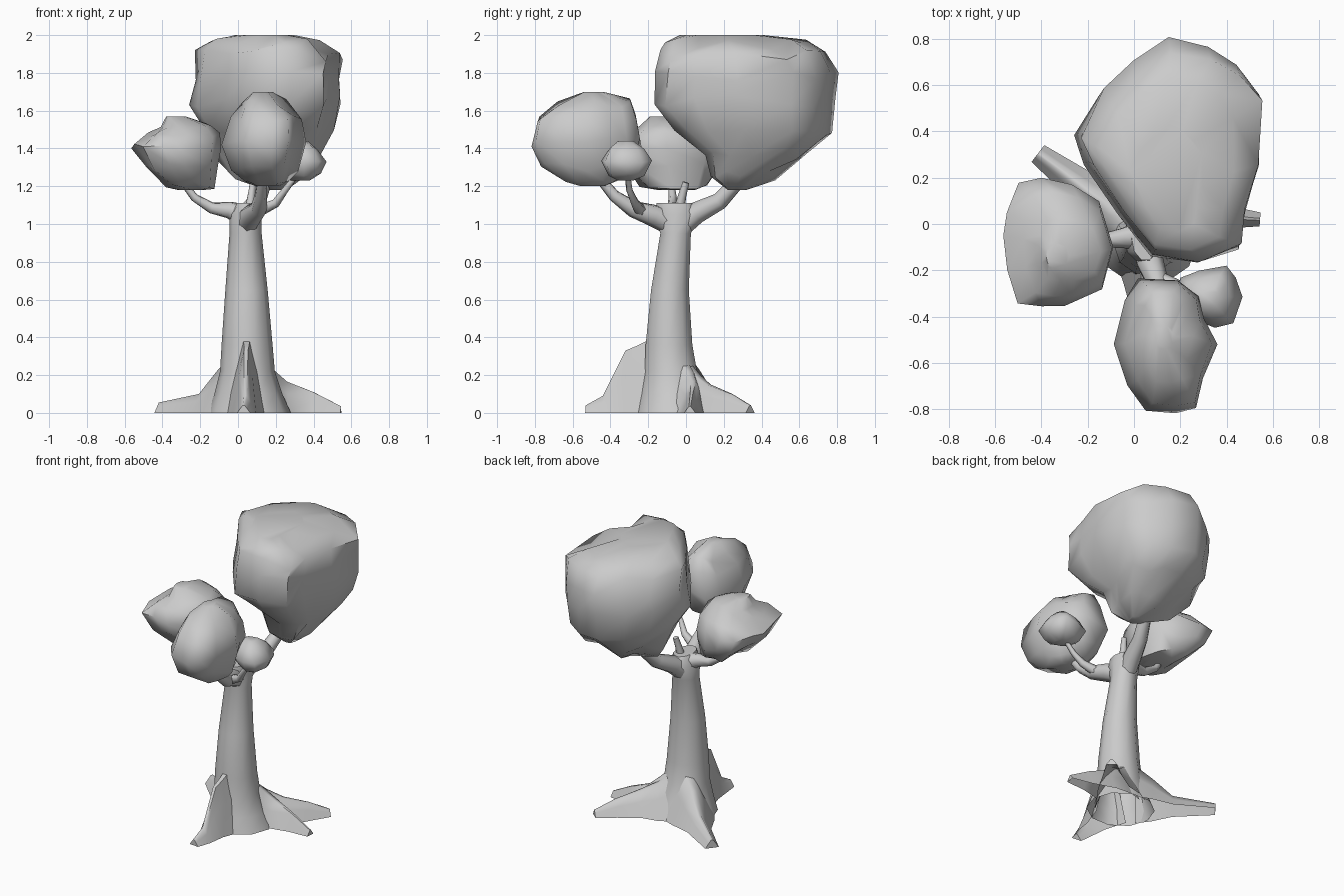
import bpy, bmesh, math, random
from mathutils import Vector

random.seed(4)


def loft(name, rings, angle=50, cap_start=False):
    """Skin a stack of equal-length point rings; the end is always capped."""
    bm = bmesh.new()
    rows = [[bm.verts.new(p) for p in ring] for ring in rings]
    n = len(rows[0])
    for a, b in zip(rows, rows[1:]):
        for i in range(n):
            j = (i + 1) % n
            if a[i].co.z + a[j].co.z + b[i].co.z + b[j].co.z > 1e-6:  # no faces on the ground
                bm.faces.new((a[i], a[j], b[j], b[i]))
    if cap_start:
        bm.faces.new(rows[0])
    bm.faces.new(rows[-1])
    bmesh.ops.recalc_face_normals(bm, faces=bm.faces)
    mesh = bpy.data.meshes.new(name)
    bm.to_mesh(mesh)
    bm.free()
    ob = bpy.data.objects.new(name, mesh)
    bpy.context.collection.objects.link(ob)
    bpy.ops.object.select_all(action='DESELECT')
    ob.select_set(True)
    bpy.context.view_layer.objects.active = ob
    bpy.ops.object.shade_smooth_by_angle(angle=math.radians(angle))
    return ob


def branch(name, path, sides=7):
    """Tapered tube through (x, y, z, radius) points."""
    pts = [Vector(p[:3]) for p in path]
    rings = []
    for i, p in enumerate(pts):
        d = pts[min(i + 1, len(pts) - 1)] - pts[max(i - 1, 0)]
        q = d.to_track_quat('Z', 'Y')
        r = path[i][3]
        rings.append([p + q @ Vector((r * math.cos(t), r * math.sin(t), 0))
                      for t in (math.tau * k / sides for k in range(sides))])
    loft(name, rings, 70)


def root(name, path):
    """Ridge along the ground through (x, y, height, half width) points."""
    pts = [Vector((p[0], p[1], 0)) for p in path]
    rings = []
    for i, p in enumerate(pts):
        d = (pts[min(i + 1, len(pts) - 1)] - pts[max(i - 1, 0)]).normalized()
        side = Vector((-d.y, d.x, 0))
        h, w = path[i][2:]
        rings.append([p + side * (w * s) + Vector((0, 0, h * t)) for s, t in
                      ((-1, 0), (-.5, .6), (-.15, 1), (.15, 1), (.5, .6), (1, 0))])
    loft(name, rings, 60)


def foliage(name, outline, levels, jitter=0.018):
    """Fit a plan outline into the box (z, x0, x1, y0, y1) of each level."""
    xs, ys = zip(*outline)
    rings = []
    for k, (z, x0, x1, y0, y1) in enumerate(levels):
        edge = k in (0, len(levels) - 1)
        ring = []
        for x, y in outline:
            u = (x - min(xs)) / (max(xs) - min(xs))
            v = (y - min(ys)) / (max(ys) - min(ys))
            dz = 0 if edge else random.uniform(-jitter, jitter) * 1.4
            s = 1 - random.uniform(0, jitter) * 2   # dents only point inwards
            cx, cy = (x0 + x1) / 2, (y0 + y1) / 2
            ring.append((cx + (u - .5) * (x1 - x0) * s, cy + (v - .5) * (y1 - y0) * s, z + dz))
        rings.append(ring)
    loft(name, rings, 60, True)


# Trunk: (z, centre x, centre y, radius x, radius y)
trunk = [(0, .06, -.06, .22, .21), (.1, .055, -.07, .18, .18), (.22, .05, -.08, .145, .145),
         (.36, .048, -.09, .135, .13), (.65, .045, -.085, .112, .105),
         (.95, .04, -.055, .085, .085), (1.05, .04, -.05, .085, .12), (1.11, .05, -.06, .06, .1)]
loft("trunk", [[(cx + rx * math.cos(t), cy + ry * math.sin(t), z)
                for t in (math.tau * k / 10 for k in range(10))]
               for z, cx, cy, rx, ry in trunk])

# Roots
root("front_root", [(.046, -.17, .4, .12), (.045, -.26, .355, .09), (.042, -.32, .33, .07),
                    (.04, -.44, .09, .055), (.03, -.53, .04, .035)])
root("left_root", [(-.02, 0, .3, .17), (-.1, .06, .22, .14), (-.2, .14, .1, .08),
                   (-.415, .305, .055, .045)])
root("right_root", [(.12, -.02, .29, .15), (.19, .02, .22, .13), (.26, .04, .165, .09),
                    (.4, .03, .11, .05), (.545, .02, .035, .03)])
root("back_root", [(.11, 0, .27, .16), (.18, .06, .2, .14), (.27, .12, .15, .1),
                   (.38, .24, .1, .06), (.47, .34, .04, .035)])

# Branches
branch("back_branch", [(.04, -.02, .99, .06), (.06, .06, 1.06, .06), (.1, .18, 1.12, .048),
                       (.14, .28, 1.23, .04)])
branch("front_branch", [(.05, -.1, 1.01, .06), (.07, -.17, 1.045, .06), (.11, -.28, 1.08, .045),
                        (.12, -.38, 1.15, .032), (.13, -.47, 1.26, .025)])
branch("right_twig", [(.11, -.24, 1.07, .035), (.2, -.27, 1.11, .024), (.25, -.3, 1.18, .018),
                      (.32, -.31, 1.27, .014)], 6)
branch("left_branch", [(.02, -.05, 1.05, .06), (-.05, -.06, 1.075, .045), (-.14, -.07, 1.085, .03),
                       (-.23, -.07, 1.14, .022), (-.3, -.08, 1.23, .016)])
branch("middle_twig", [(.06, -.04, 1.06, .03), (.07, -.02, 1.15, .022), (.08, -.0, 1.22, .018)], 6)

# Foliage clumps
foliage("large_foliage",
        [(.14, .82), (-.02, .71), (-.15, .59), (-.26, .4), (-.22, .27), (-.07, .05), (.07, -.14),
         (.28, -.18), (.46, -.11), (.48, .05), (.55, .27), (.55, .58), (.45, .7), (.32, .78)],
        [(1.18, .15, .26, .22, .32), (1.25, -.02, .36, .13, .48), (1.37, -.12, .44, .1, .65),
         (1.5, -.21, .51, -.08, .78), (1.65, -.26, .55, -.19, .8), (1.78, -.24, .55, -.18, .82),
         (1.89, -.23, .555, -.15, .75), (1.955, -.15, .44, -.12, .65), (2, -.02, .3, -.04, .42)], .024)
foliage("front_foliage",
        [(.02, -.24), (.19, -.24), (.28, -.31), (.3, -.41), (.36, -.52), (.3, -.67), (.27, -.8),
         (.18, -.82), (.05, -.81), (-.03, -.7), (-.09, -.52), (-.04, -.33)],
        [(1.2, .09, .22, -.56, -.43), (1.23, .03, .27, -.65, -.35), (1.3, -.04, .32, -.77, -.29),
         (1.43, -.095, .365, -.825, -.235), (1.56, -.04, .34, -.79, -.26), (1.64, .02, .26, -.69, -.29),
         (1.7, .08, .18, -.54, -.44)])
foliage("left_foliage",
        [(-.5, .18), (-.4, .2), (-.27, .17), (-.15, .1), (-.09, -.1), (-.14, -.28), (-.3, -.35),
         (-.4, -.36), (-.5, -.34), (-.55, -.2), (-.56, -.05), (-.55, .05)],
        [(1.18, -.32, -.18, -.15, .05), (1.21, -.39, -.12, -.25, .13), (1.3, -.5, -.1, -.33, .19),
         (1.4, -.565, -.085, -.365, .205), (1.47, -.48, -.09, -.32, .14), (1.53, -.41, -.14, -.25, .03),
         (1.57, -.38, -.28, -.19, -.08)])
foliage("small_foliage",
        [(.28, -.2), (.4, -.18), (.44, -.23), (.47, -.31), (.43, -.42), (.35, -.44), (.25, -.4),
         (.18, -.31), (.2, -.23)],
        [(1.23, .28, .38, -.36, -.28), (1.26, .22, .44, -.41, -.22), (1.33, .18, .47, -.45, -.18),
         (1.4, .22, .42, -.41, -.22), (1.44, .28, .37, -.36, -.28)], .006)
